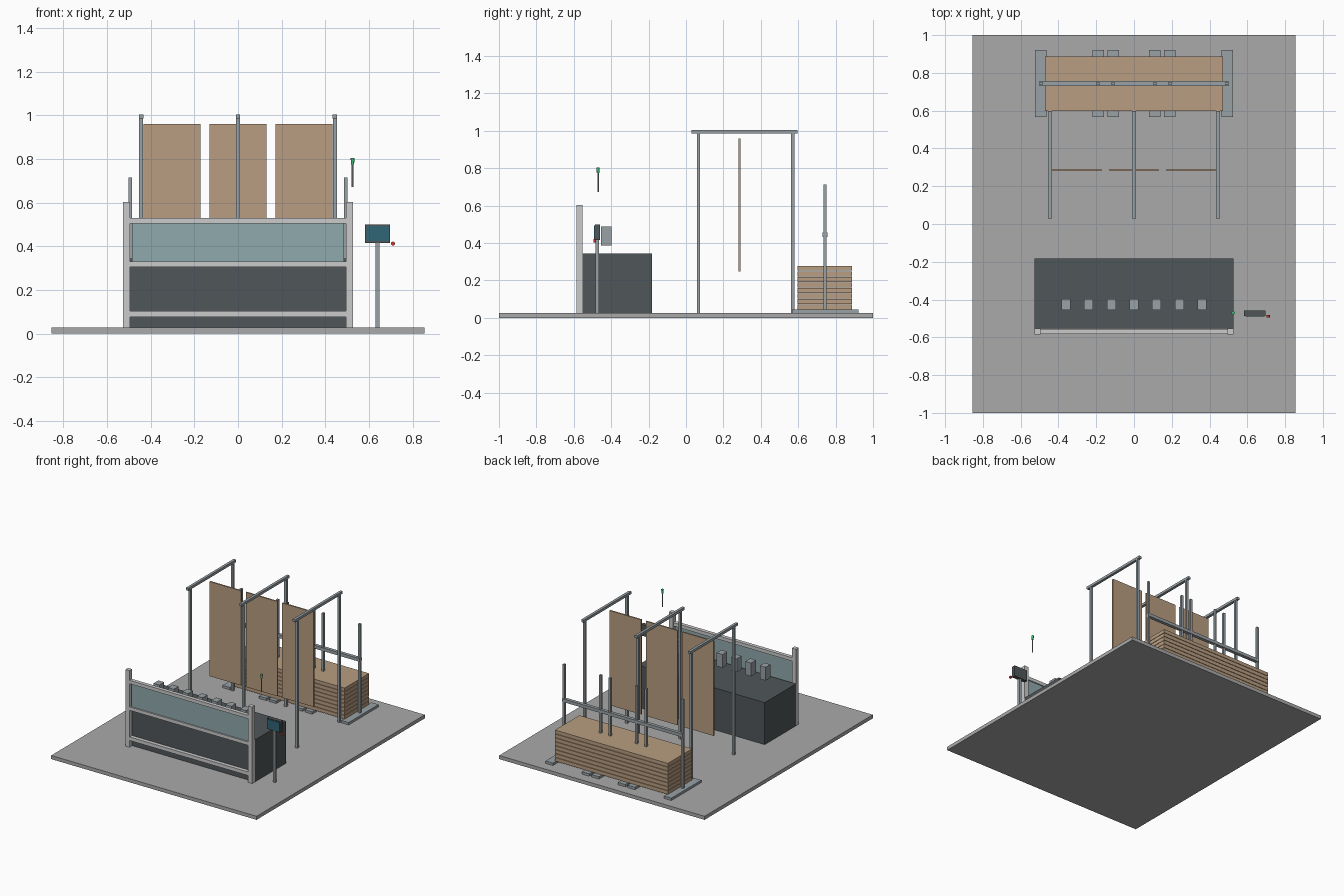
import bpy
import math


def mat(name, r, g, b):
    m = bpy.data.materials.new(name)
    m.diffuse_color = (r, g, b, 1)
    return m


DARK = mat("dark_grey", 0.08, 0.095, 0.10)
WOOD = mat("wood", 0.48, 0.34, 0.22)
GLASS = mat("glass_blue", 0.28, 0.40, 0.42)
PALE = mat("pale_grey", 0.62, 0.63, 0.61)
STEEL = mat("steel", 0.32, 0.36, 0.38)
FLOOR = mat("floor_grey", 0.40, 0.40, 0.40)
SCREEN = mat("screen_teal", 0.03, 0.13, 0.18)
RED = mat("red", 0.7, 0.03, 0.03)
GREEN = mat("green", 0.05, 0.5, 0.2)


def box(name, x0, x1, y0, y1, z0, z1, m=None):
    bpy.ops.mesh.primitive_cube_add(
        size=1, location=((x0 + x1) / 2, (y0 + y1) / 2, (z0 + z1) / 2))
    o = bpy.context.object
    o.name = name
    o.scale = (x1 - x0, y1 - y0, z1 - z0)
    bpy.ops.object.transform_apply(location=False, rotation=False, scale=True)
    if m:
        o.data.materials.append(m)
    return o


def cyl(name, r, depth, loc, m, rot=(0, 0, 0), r2=None):
    bpy.ops.mesh.primitive_cone_add(vertices=16, radius1=r, radius2=r2 or r,
                                    depth=depth, location=loc, rotation=rot)
    o = bpy.context.object
    o.name = name
    o.data.materials.append(m)
    bpy.ops.object.shade_smooth_by_angle()
    return o


G = 0.027  # floor top

# floor slab
box("floor", -0.855, 0.855, -1, 1, 0, G, FLOOR)

# machine body and front guard frame
box("machine_body", -0.528, 0.528, -0.553, -0.182, G, 0.343, DARK)
for s in (-1, 1):
    box("guard_post", s * 0.511 - 0.017, s * 0.511 + 0.017, -0.585, -0.553, G, 0.603, PALE)
for z0, z1 in ((0.077, 0.104), (0.304, 0.33), (0.504, 0.53)):
    box("guard_rail", -0.495, 0.495, -0.583, -0.555, z0, z1, PALE)
box("guard_window", -0.486, 0.486, -0.574, -0.564, 0.33, 0.504, GLASS)

# row of work heads
for i in range(-3, 4):
    x = i * 0.12
    box("work_head", x - 0.024, x + 0.024, -0.455, -0.398, 0.388, 0.488, STEEL)

# control stand
box("console_post", 0.629, 0.648, -0.485, -0.466, G, 0.43, STEEL)
box("console_case", 0.583, 0.697, -0.487, -0.459, 0.416, 0.5, DARK)
box("console_screen", 0.589, 0.691, -0.491, -0.487, 0.423, 0.493, SCREEN)
cyl("stop_button", 0.009, 0.014, (0.71, -0.488, 0.412), RED, (math.pi / 2, 0, 0))

# signal lamp
cyl("lamp_pole", 0.004, 0.11, (0.525, -0.47, 0.727), STEEL)
cyl("lamp", 0.007, 0.03, (0.525, -0.47, 0.79), GREEN, r2=0.009)

# overhead frames
for x in (-0.444, 0, 0.444):
    for y in (0.067, 0.571):
        box("frame_post", x - 0.009, x + 0.009, y - 0.009, y + 0.009, G, 0.987, STEEL)
    box("frame_beam", x - 0.01, x + 0.01, 0.03, 0.597, 0.985, 1.004, STEEL)

# hanging panels
for x in (-0.302, 0, 0.302):
    box("hanging_panel", x - 0.131, x + 0.131, 0.28, 0.291, 0.248, 0.96, WOOD)

# storage rack feet, posts and crossbar
for x in (-0.493, -0.19, -0.11, 0.11, 0.19, 0.493):
    box("rack_foot", x - 0.031, x + 0.031, 0.567, 0.922, G, 0.045, STEEL)
    box("rack_post", x - 0.008, x + 0.008, 0.735, 0.752, 0.04, 0.714, STEEL)
box("rack_crossbar", -0.501, 0.501, 0.731, 0.756, 0.433, 0.457, STEEL)

# stacked boards
for i in range(8):
    z = 0.045 + i * 0.0296
    box("stacked_board", -0.47, 0.47, 0.597, 0.887, z, z + 0.0265, WOOD)
